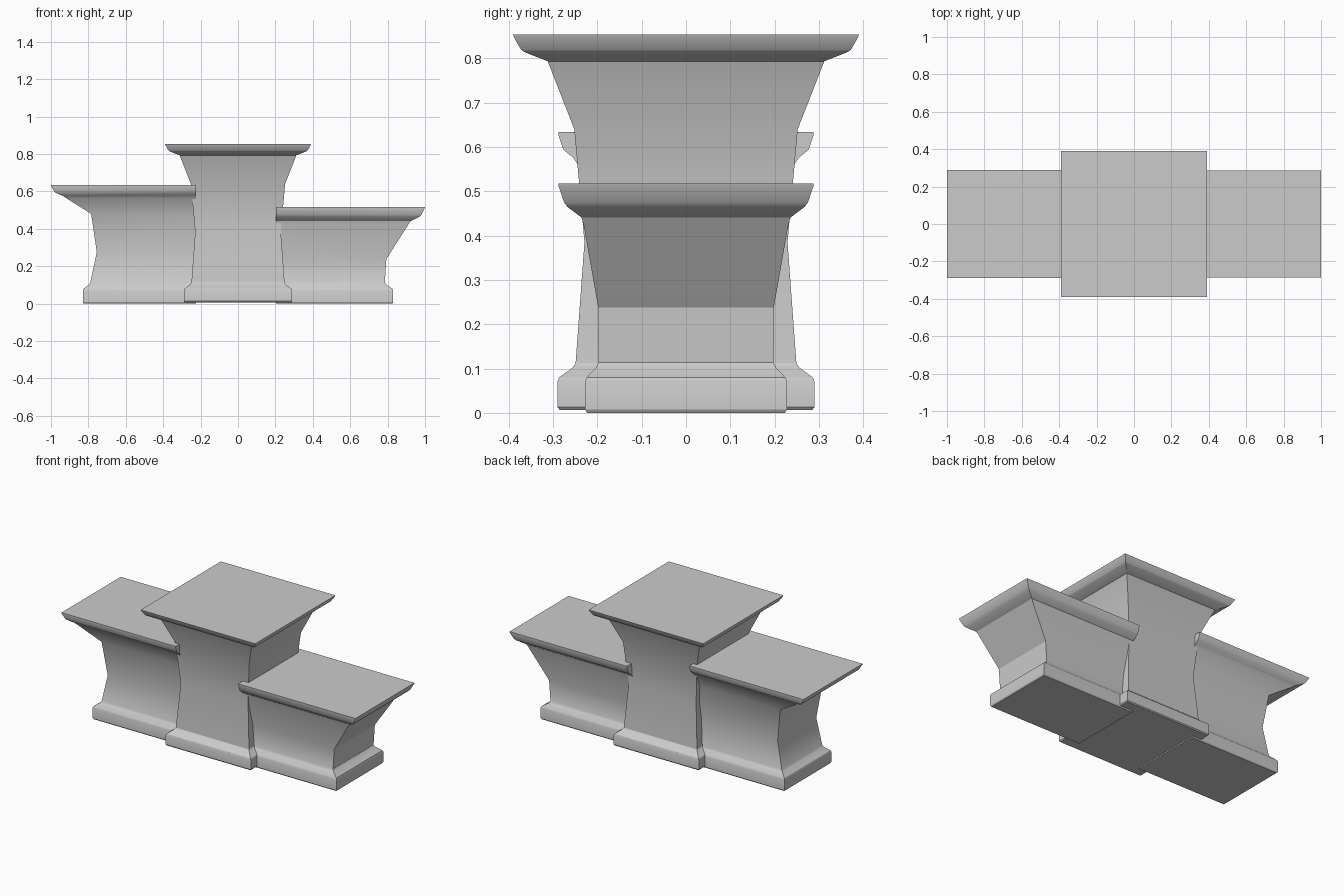
import bpy
import bmesh

if "Cube" in bpy.data.objects:
    bpy.data.objects.remove(bpy.data.objects["Cube"])


def pedestal(name, rings):
    """Loft stacked rectangular rings (x_min, x_max, half_depth, z) into a closed block."""
    bm = bmesh.new()
    loops = []
    for x0, x1, y, z in rings:
        loops.append([bm.verts.new(c) for c in
                      ((x0, -y, z), (x1, -y, z), (x1, y, z), (x0, y, z))])
    for a, b in zip(loops, loops[1:]):
        for i in range(4):
            j = (i + 1) % 4
            bm.faces.new((a[i], a[j], b[j], b[i]))
    bm.faces.new(loops[0][::-1])
    bm.faces.new(loops[-1])
    bmesh.ops.recalc_face_normals(bm, faces=bm.faces)
    mesh = bpy.data.meshes.new(name)
    bm.to_mesh(mesh)
    bm.free()
    obj = bpy.data.objects.new(name, mesh)
    bpy.context.collection.objects.link(obj)
    bpy.context.view_layer.objects.active = obj
    obj.select_set(True)
    bpy.ops.object.shade_smooth_by_angle(angle=0.5)
    obj.select_set(False)
    return obj


# Tall square centre step: (half width, height)
centre = [(.285, .007), (.29, .013), (.29, .07), (.286, .08), (.256, .102),
          (.249, .112), (.229, .385), (.252, .64), (.312, .793),
          (.365, .814), (.372, .819), (.388, .847), (.39, .853)]
pedestal("centre_step", [(-w, w, w, z) for w, z in centre])

# Second-place step on the left: (outer x, half depth, height)
left = [(.825, .223, 0), (.83, .228, .008), (.83, .228, .07), (.826, .224, .08),
        (.797, .202, .102), (.79, .197, .112), (.755, .188, .275),
        (.785, .205, .48), (.92, .247, .565), (.935, .255, .576),
        (.975, .275, .592), (.983, .279, .6), (.998, .288, .627), (1, .288, .634)]
pedestal("left_step", [(-x, -.224, y, z) for x, y, z in left])

# Third-place step on the right
right = [(.825, .223, 0), (.83, .228, .008), (.83, .228, .07), (.826, .224, .08),
         (.792, .203, .102), (.785, .197, .114), (.793, .198, .238),
         (.912, .231, .425), (.922, .236, .441), (.97, .268, .465),
         (.98, .275, .475), (.998, .287, .51), (1, .287, .517)]
pedestal("right_step", [(.202, x, y, z) for x, y, z in right])
